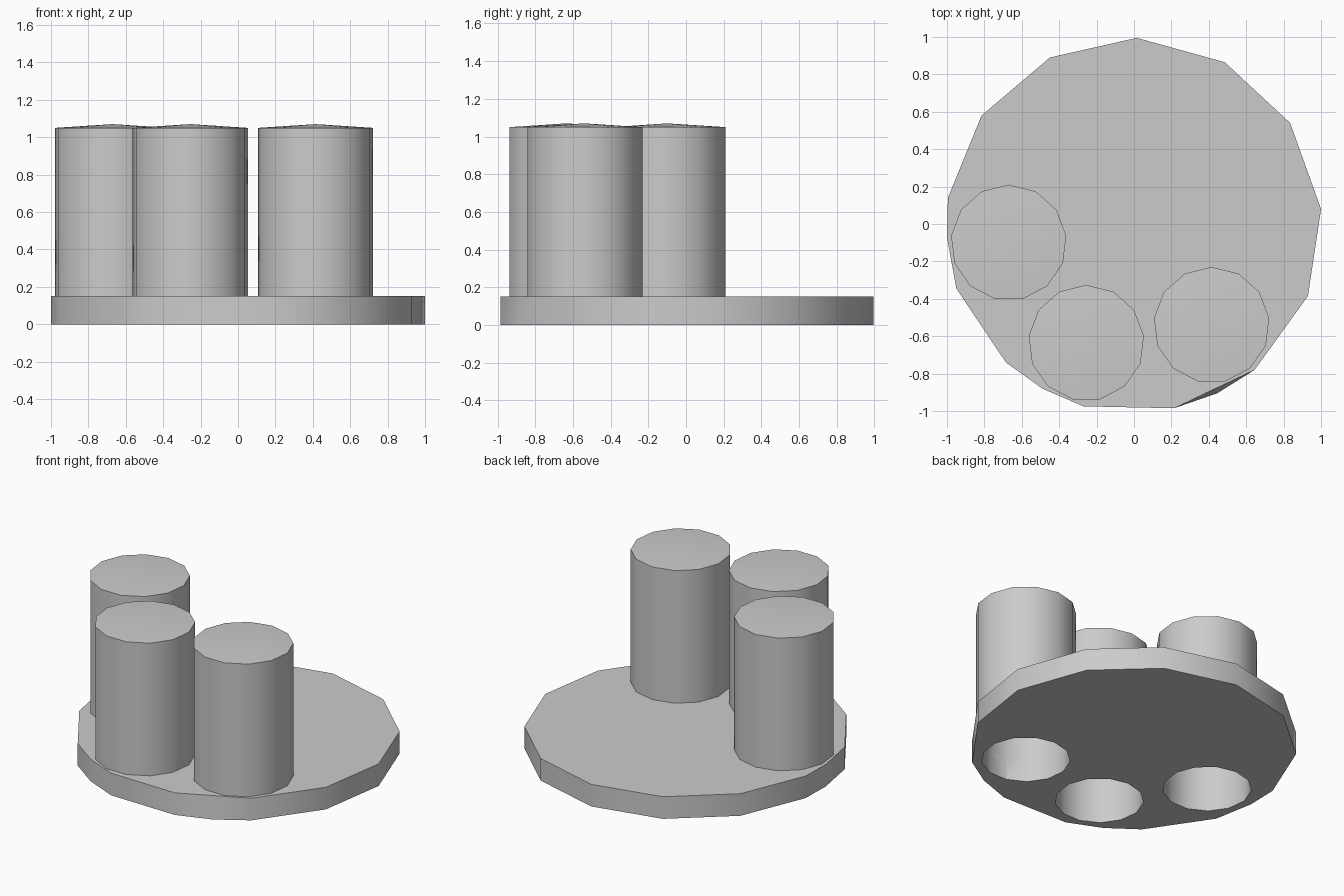
import bpy, bmesh, math

if "Cube" in bpy.data.objects:
    bpy.data.objects.remove(bpy.data.objects["Cube"])

Z_PLATE, Z_RIM, Z_APEX = 0.15, 1.05, 1.07
R_OUT, R_IN, SIDES = 0.31, 0.273, 13
CENTRES = [(-0.67, -0.10), (-0.255, -0.636), (0.415, -0.54)]

grey = bpy.data.materials.new("plain_grey")
grey.diffuse_color = (0.6, 0.6, 0.6, 1)
grey.use_nodes = True
grey.node_tree.nodes["Principled BSDF"].inputs["Base Color"].default_value = grey.diffuse_color


def ring(bm, c, r, z):
    """Ring of vertices with one corner pointing to the back."""
    return [bm.verts.new((c[0] + r * math.cos(math.pi / 2 + math.tau * i / SIDES),
                          c[1] + r * math.sin(math.pi / 2 + math.tau * i / SIDES), z))
            for i in range(SIDES)]


def bridge(bm, a, b):
    """Quads between two rings of equal count."""
    n = len(a)
    for i in range(n):
        j = (i + 1) % n
        bm.faces.new((a[i], a[j], b[j], b[i]))


def fan(bm, loop, apex):
    """Triangles from a ring to a centre point."""
    tip = bm.verts.new(apex)
    for i in range(len(loop)):
        bm.faces.new((loop[i], loop[(i + 1) % len(loop)], tip))


def finish(bm, name):
    bmesh.ops.recalc_face_normals(bm, faces=bm.faces[:])
    me = bpy.data.meshes.new(name)
    bm.to_mesh(me)
    bm.free()
    me.materials.append(grey)
    ob = bpy.data.objects.new(name, me)
    bpy.context.collection.objects.link(ob)
    return ob


def smooth(ob):
    bpy.ops.object.select_all(action='DESELECT')
    ob.select_set(True)
    bpy.context.view_layer.objects.active = ob
    bpy.ops.object.shade_smooth_by_angle(angle=math.radians(32))


# Base plate: irregular rounded outline, front right edge cut flatter on top
outline = [(0.015, 0.995), (-0.45, 0.89), (-0.815, 0.58), (-0.995, 0.14),
           (-1.0, -0.07), (-0.95, -0.345), (-0.685, -0.74), (-0.49, -0.88),
           (-0.27, -0.975), (0.215, -0.985), (0.445, -0.905), (0.645, -0.78),
           (0.93, -0.385), (1.0, 0.08), (0.835, 0.54), (0.485, 0.865)]
bm = bmesh.new()
low = [bm.verts.new((x, y, 0)) for x, y in outline]
high = [bm.verts.new((x, y, Z_PLATE)) for x, y in outline]
high[10].co.xy = (0.43, -0.8825)
bridge(bm, low, high)
bm.faces.new(low)
bm.faces.new(high)
plate = finish(bm, "base_plate")

# Bores through the plate, open from below
bm = bmesh.new()
for c in CENTRES:
    a, b = ring(bm, c, R_IN, -0.1), ring(bm, c, R_IN, Z_PLATE + 0.1)
    bridge(bm, a, b)
    bm.faces.new(a)
    bm.faces.new(b)
cutter = finish(bm, "bore_cutter")
cutter.hide_render = True
mod = plate.modifiers.new("bores", 'BOOLEAN')
mod.operation, mod.solver, mod.object = 'DIFFERENCE', 'EXACT', cutter
bpy.context.view_layer.objects.active = plate
bpy.ops.object.modifier_apply(modifier=mod.name)
bpy.data.objects.remove(cutter)
smooth(plate)

# Hollow cylinders with slightly domed tops
for n, c in enumerate(CENTRES, 1):
    bm = bmesh.new()
    out_low, out_top = ring(bm, c, R_OUT, Z_PLATE), ring(bm, c, R_OUT, Z_RIM)
    in_low, in_top = ring(bm, c, R_IN, Z_PLATE), ring(bm, c, R_IN, Z_RIM - 0.035)
    bridge(bm, out_low, out_top)
    bridge(bm, in_low, in_top)
    bridge(bm, out_low, in_low)
    fan(bm, out_top, (*c, Z_APEX))
    fan(bm, in_top, (*c, Z_APEX - 0.035))
    smooth(finish(bm, f"hollow_cylinder_{n}"))
